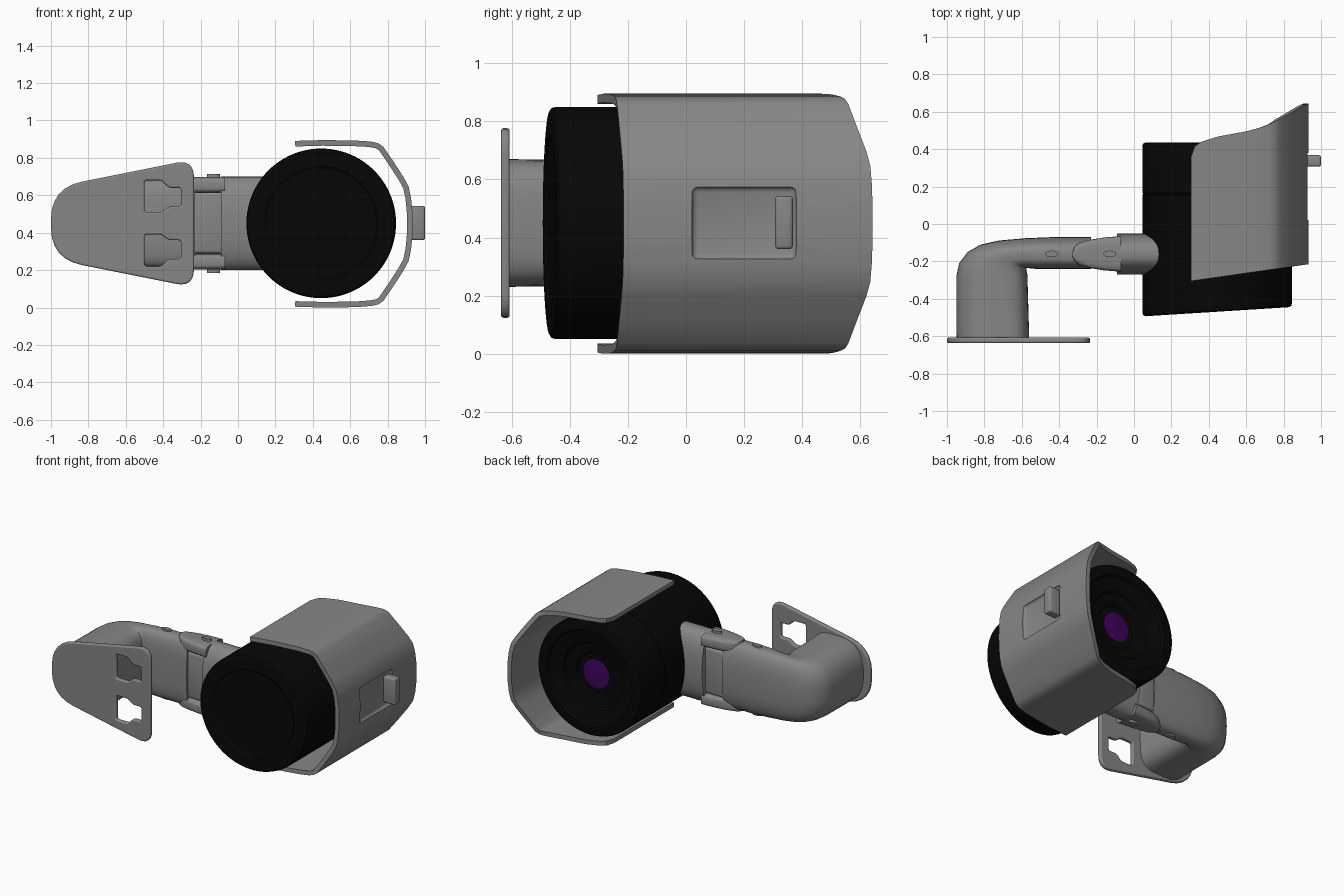
import bpy, bmesh, math
from mathutils import Vector, Matrix

if "Cube" in bpy.data.objects:
    bpy.data.objects.remove(bpy.data.objects["Cube"])

ZC = 0.45  # mid height shared by most parts


def material(name, rgb):
    m = bpy.data.materials.new(name)
    m.diffuse_color = (*rgb, 1)
    m.use_nodes = True
    m.node_tree.nodes["Principled BSDF"].inputs["Base Color"].default_value = m.diffuse_color
    return m


GREY = material("grey_plastic", (0.24, 0.24, 0.24))
BLACK = material("black_plastic", (0.002, 0.002, 0.002))
PURPLE = material("purple_lens", (0.05, 0.001, 0.115))


def finish(bm, name, mat, angle=35):
    bmesh.ops.recalc_face_normals(bm, faces=bm.faces)
    me = bpy.data.meshes.new(name)
    bm.to_mesh(me)
    bm.free()
    me.materials.append(mat)
    ob = bpy.data.objects.new(name, me)
    bpy.context.collection.objects.link(ob)
    smooth(ob, angle)
    return ob


def smooth(ob, angle=35):
    bpy.ops.object.select_all(action='DESELECT')
    ob.select_set(True)
    bpy.context.view_layer.objects.active = ob
    bpy.ops.object.shade_smooth_by_angle(angle=math.radians(angle))


def bridge(bm, rings):
    for a, b in zip(rings, rings[1:]):
        n = len(a)
        for i in range(n):
            bm.faces.new((a[i], a[(i + 1) % n], b[(i + 1) % n], b[i]))
    bm.faces.new(rings[0])
    bm.faces.new(rings[-1])


def loft(name, stations, zc=ZC, power=3.0, outer_power=None, n=40):
    """Rounded sections; station = (point a, point b, half height)."""
    bm = bmesh.new()
    rings = []
    for a, b, h in stations:
        a, b = Vector(a), Vector(b)
        mid, half = (a + b) / 2, (a - b) / 2
        ring = []
        for i in range(n):
            t = 2 * math.pi * i / n
            c, s = math.cos(t), math.sin(t)
            e = 2 / (outer_power if outer_power and c > 0 else power)
            p = mid + half * math.copysign(abs(c) ** e, c)
            ring.append(bm.verts.new((p.x, p.y, zc + h * math.copysign(abs(s) ** e, s))))
        rings.append(ring)
    bridge(bm, rings)
    return finish(bm, name, GREY)


def lathe(name, profile, mat, n=96, shear=0.0):
    """Revolve (radius, y) around the camera axis; shear slants the front."""
    bm = bmesh.new()
    rings = []
    for r, y in profile:
        k = shear if y < -0.4 else 0
        ring = []
        for i in range(n):
            dx, dz = r * math.cos(2 * math.pi * i / n), r * math.sin(2 * math.pi * i / n)
            ring.append(bm.verts.new((0.445 + dx, y + k * dx, ZC + dz)))
        rings.append(ring)
    bridge(bm, rings)
    return finish(bm, name, mat, 30)


def box(name, lo, hi, bevel, mat=GREY):
    lo, hi = Vector(lo), Vector(hi)
    bm = bmesh.new()
    bmesh.ops.create_cube(bm, size=1, matrix=Matrix.Translation((lo + hi) / 2) @ Matrix.Diagonal((*(hi - lo), 1)))
    bmesh.ops.bevel(bm, geom=bm.edges[:], offset=bevel, segments=3, profile=0.5, affect='EDGES')
    return finish(bm, name, mat)


def rounded(points, radius, steps=6):
    out = []
    for i, p in enumerate(points):
        p = Vector(p)
        r = radius[i] if isinstance(radius, list) else radius
        a = p + (Vector(points[i - 1]) - p).normalized() * r
        b = p + (Vector(points[(i + 1) % len(points)]) - p).normalized() * r
        for k in range(steps + 1):
            t = k / steps
            out.append(a * (1 - t) ** 2 + p * 2 * t * (1 - t) + b * t * t)
    return out


# Wall plate: filled outline with two keyed holes
outline = rounded([(-1, 0.26), (-0.235, 0.107), (-0.235, 0.793), (-1, 0.64)], [0.17, 0.1, 0.1, 0.17])
hole = [(-0.50, 0.51), (-0.41, 0.51), (-0.37, 0.54), (-0.305, 0.54),
        (-0.305, 0.64), (-0.37, 0.64), (-0.41, 0.68), (-0.50, 0.68)]
cu = bpy.data.curves.new("plate_outline", 'CURVE')
cu.dimensions, cu.fill_mode = '2D', 'BOTH'
cu.extrude, cu.bevel_depth, cu.bevel_resolution, cu.offset = 0.006, 0.009, 2, -0.009
upper = rounded(hole, 0.015, 3)
for pts in (outline, upper, [Vector((p.x, 2 * ZC - p.y)) for p in upper]):
    sp = cu.splines.new('POLY')
    sp.points.add(len(pts) - 1)
    for q, p in zip(sp.points, pts):
        q.co = (p.x, p.y, 0, 1)
    sp.use_cyclic_u = True
tmp = bpy.data.objects.new("plate_curve", cu)
bpy.context.collection.objects.link(tmp)
bpy.context.view_layer.update()
me = bpy.data.meshes.new_from_object(tmp.evaluated_get(bpy.context.evaluated_depsgraph_get()))
bpy.data.objects.remove(tmp)
me.transform(Matrix.Translation((0, -0.622, 0)) @ Matrix.Rotation(math.pi / 2, 4, 'X'))
me.materials.clear()
me.materials.append(GREY)
plate = bpy.data.objects.new("wall_plate", me)
bpy.context.collection.objects.link(plate)
smooth(plate)

# Bent arm, from the plate round to the hinge
loft("bent_arm", [((-0.95, -0.615), (-0.56, -0.615), 0.22),
                  ((-0.95, -0.28), (-0.57, -0.27), 0.215),
                  ((-0.935, -0.21), (-0.575, -0.245), 0.215),
                  ((-0.89, -0.15), (-0.575, -0.235), 0.217),
                  ((-0.82, -0.11), (-0.567, -0.235), 0.22),
                  ((-0.72, -0.088), (-0.55, -0.238), 0.225),
                  ((-0.58, -0.076), (-0.52, -0.24), 0.23),
                  ((-0.43, -0.07), (-0.43, -0.24), 0.235),
                  ((-0.23, -0.07), (-0.23, -0.24), 0.235)], power=3.8, outer_power=2.5)
box("hinge_tongue", (-0.26, -0.225, 0.29), (-0.05, -0.085, 0.61), 0.015)

# Hinge knuckle against the body, with an ear and pins above and below
loft("knuckle", [((x, -0.05), (x, -0.27), 0.25) for x in (-0.09, 0.0, 0.2)], power=2.5)
for side, label in ((1, "upper"), (-1, "lower")):
    loft(label + "_hinge_ear", [((x, -0.16 + w), (x, -0.16 - w), 0.043) for x, w in
         ((-0.33, 0.012), (-0.318, 0.04), (-0.29, 0.06), (-0.24, 0.075), (-0.16, 0.088), (-0.07, 0.095))],
         zc=ZC + side * 0.205, power=4)
    for x, top in ((-0.13, 0.265), (-0.44, 0.245)):
        bm = bmesh.new()
        bmesh.ops.create_cone(bm, cap_ends=True, segments=24, radius1=0.035, radius2=0.035, depth=0.06,
                              matrix=Matrix.Translation((x, -0.16, ZC + side * (top - 0.03)))
                              @ Matrix.Diagonal((1, 0.5, 1, 1)))
        finish(bm, label + "_hinge_pin", GREY)

# Camera body: slanted plain front, seam groove, stepped rings around the lens
lathe("camera_body", [(0.01, -0.462), (0.295, -0.462), (0.305, -0.469), (0.385, -0.469), (0.396, -0.462),
                      (0.40, -0.448), (0.40, 0.155), (0.397, 0.158), (0.397, 0.164), (0.40, 0.167),
                      (0.40, 0.42), (0.396, 0.43), (0.385, 0.435), (0.33, 0.435), (0.32, 0.415),
                      (0.23, 0.395), (0.22, 0.38), (0.15, 0.37), (0.14, 0.352), (0.01, 0.352)],
      BLACK, shear=0.063)
lathe("lens", [(0.1, 0.345), (0.1, 0.355), (0.07, 0.359), (0.01, 0.361)], PURPLE, 48)

# Hood: C-shaped shell whose front and back edges follow x
HZ = 0.4475
half = [(0.305, 0.443), (0.325, 0.444), (0.36, 0.445), (0.45, 0.4475), (0.6, 0.446), (0.67, 0.443),
        (0.72, 0.438), (0.752, 0.430), (0.777, 0.412), (0.83, 0.335), (0.885, 0.25), (0.912, 0.20),
        (0.925, 0.14), (0.932, 0.07)]
outer = [Vector(p) for p in half] + [Vector((0.934, 0))] + [Vector((x, -z)) for x, z in reversed(half)]
BACK = [(0.305, 0.36), (0.325, 0.415), (0.36, 0.44), (0.45, 0.468), (0.6, 0.495), (0.7, 0.522),
        (0.8, 0.57), (0.9, 0.63), (0.934, 0.643)]


def back_y(x):
    for (x0, y0), (x1, y1) in zip(BACK, BACK[1:]):
        if x <= x1:
            return y0 + (y1 - y0) * (x - x0) / (x1 - x0)
    return BACK[-1][1]


bm = bmesh.new()
loops = []
for i, p in enumerate(outer):
    d = (outer[min(i + 1, len(outer) - 1)] - outer[max(i - 1, 0)]).normalized()
    q = p + Vector((d.y, -d.x)) * 0.03
    f, b = -0.305 + (p.x - 0.305) * 0.143, back_y(p.x)
    loops.append([bm.verts.new((v.x, y, HZ + v.y)) for v, y in ((p, f), (p, b), (q, b), (q, f))])
bridge(bm, loops)
hood = finish(bm, "hood", GREY)

# Latch pocket cut into the hood side, then the latch
cutter = box("pocket_cutter", (0.912, 0.02, 0.325), (1.05, 0.38, 0.575), 0.02)
cutter.hide_render = True
mod = hood.modifiers.new("pocket", 'BOOLEAN')
mod.object, mod.operation, mod.solver = cutter, 'DIFFERENCE', 'EXACT'
bpy.context.view_layer.objects.active = hood
bpy.ops.object.modifier_apply(modifier=mod.name)
bpy.data.objects.remove(cutter)
smooth(hood, 32)
box("latch", (0.906, 0.307, 0.36), (1.0, 0.368, 0.543), 0.012)
